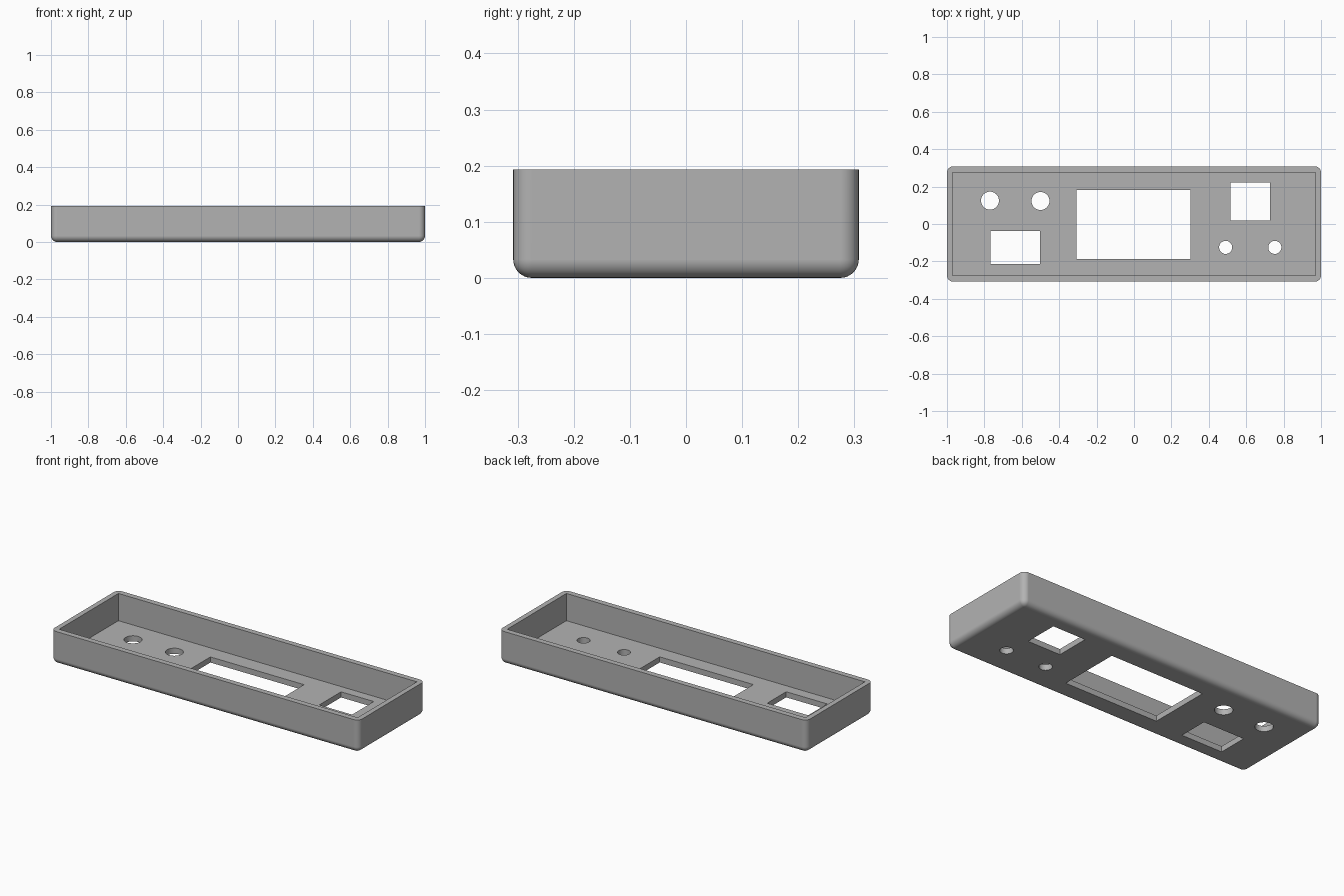
import bpy
import bmesh
from mathutils import Matrix, Vector

if "Cube" in bpy.data.objects:
    bpy.data.objects.remove(bpy.data.objects["Cube"], do_unlink=True)

HEIGHT, FLOOR, RADIUS = 0.193, 0.033, 0.033

grey = bpy.data.materials.new("plain grey")
grey.use_nodes = True
colour = (0.45, 0.45, 0.45, 1)
grey.diffuse_color = colour
grey.node_tree.nodes["Principled BSDF"].inputs["Base Color"].default_value = colour


def finish(name, bm):
    mesh = bpy.data.meshes.new(name)
    bm.to_mesh(mesh)
    bm.free()
    mesh.materials.append(grey)
    obj = bpy.data.objects.new(name, mesh)
    bpy.context.collection.objects.link(obj)
    return obj


def box(x0, x1, y0, y1, z0, z1):
    bm = bmesh.new()
    centre = Vector((x0 + x1, y0 + y1, z0 + z1)) / 2
    size = Matrix.Diagonal((x1 - x0, y1 - y0, z1 - z0, 1))
    bmesh.ops.create_cube(bm, size=1, matrix=Matrix.Translation(centre) @ size)
    return bm


def round_hole(x, y, radius):
    bm = bmesh.new()
    bmesh.ops.create_cone(bm, cap_ends=True, segments=48, radius1=radius,
                          radius2=radius, depth=0.2,
                          matrix=Matrix.Translation((x, y, 0)))
    return bm


# Outer block, rounded everywhere except around the open rim
bm = box(-1, 1, -0.308, 0.308, 0, HEIGHT)
rounded = [e for e in bm.edges if min(v.co.z for v in e.verts) < HEIGHT / 2]
bmesh.ops.bevel(bm, geom=rounded, offset=RADIUS, segments=8, profile=0.5,
                affect='EDGES')
tray = finish("faceplate_tray", bm)

# Cavity, rectangular windows and round holes
cutters = {
    "cavity": box(-0.97, 0.97, -0.275, 0.275, FLOOR, 0.4),
    "display_window": box(-0.307, 0.302, -0.187, 0.182, -0.1, 0.1),
    "left_window": box(0.515, 0.728, 0.019, 0.221, -0.1, 0.1),
    "right_window": box(-0.768, -0.502, -0.213, -0.037, -0.1, 0.1),
    "large_hole_outer": round_hole(-0.77, 0.125, 0.048),
    "large_hole_inner": round_hole(-0.5, 0.123, 0.048),
    "small_hole_inner": round_hole(0.49, -0.125, 0.035),
    "small_hole_outer": round_hole(0.753, -0.125, 0.035),
}
bpy.ops.object.select_all(action='DESELECT')
bpy.context.view_layer.objects.active = tray
tray.select_set(True)
for name, shape in cutters.items():
    cutter = finish(name, shape)
    cutter.hide_render = True
    cut = tray.modifiers.new(name, 'BOOLEAN')
    cut.operation = 'DIFFERENCE'
    cut.solver = 'EXACT'
    cut.object = cutter
    bpy.ops.object.modifier_apply(modifier=cut.name)
    bpy.data.objects.remove(cutter, do_unlink=True)

# Smooth the rounded edges, keep the cut edges crisp
bpy.ops.object.shade_smooth_by_angle()
weighted = tray.modifiers.new("weighted_normals", 'WEIGHTED_NORMAL')
weighted.keep_sharp = True
